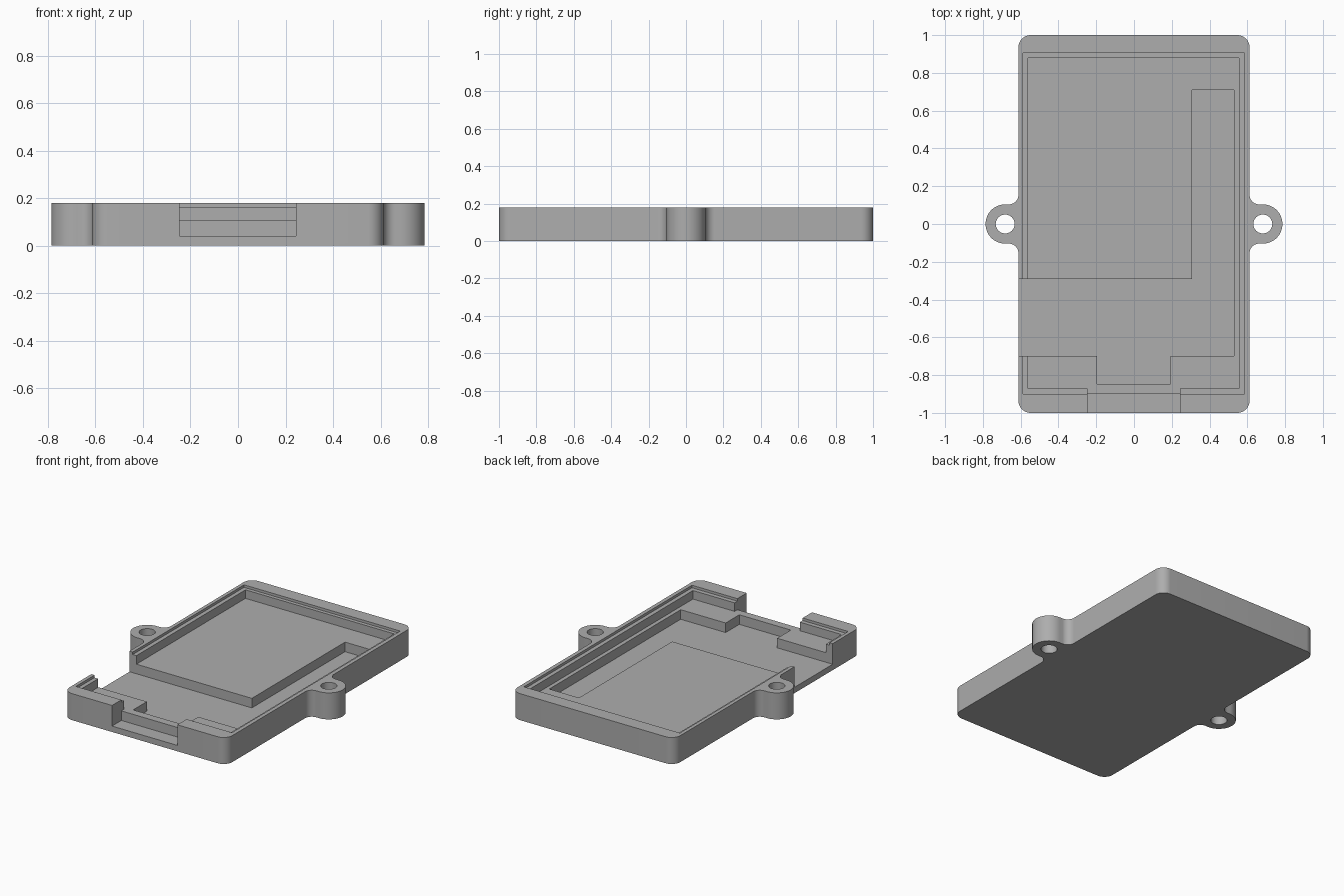
import bpy
import bmesh
from math import cos, sin, radians

default = bpy.data.objects.get("Cube")
if default:
    bpy.data.objects.remove(default, do_unlink=True)

TOP, LEDGE, DECK, FLOOR = 0.18, 0.163, 0.105, 0.04
ABOVE = 0.3
HALF_W, HALF_L, CORNER = 0.612, 1.0, 0.065
EAR_X, EAR_R, HOLE_R, FILLET = 0.682, 0.104, 0.05, 0.05

grey = bpy.data.materials.new("plain grey")
grey.use_nodes = True
colour = (0.42, 0.42, 0.42, 1)
grey.diffuse_color = colour
grey.node_tree.nodes["Principled BSDF"].inputs["Base Color"].default_value = colour


def arc(cx, cy, r, start, end, steps=12):
    angles = [radians(start + (end - start) * i / steps) for i in range(steps + 1)]
    return [(cx + r * cos(a), cy + r * sin(a)) for a in angles]


def rect(x0, x1, y0, y1):
    return [(x0, y0), (x1, y0), (x1, y1), (x0, y1)]


def prism(name, outline, z0, z1):
    """Extrude a flat outline into a closed solid."""
    bm = bmesh.new()
    face = bm.faces.new([bm.verts.new((x, y, z0)) for x, y in outline])
    grown = bmesh.ops.extrude_face_region(bm, geom=[face])["geom"]
    moved = [v for v in grown if isinstance(v, bmesh.types.BMVert)]
    bmesh.ops.translate(bm, verts=moved, vec=(0, 0, z1 - z0))
    bmesh.ops.recalc_face_normals(bm, faces=bm.faces)
    mesh = bpy.data.meshes.new(name)
    bm.to_mesh(mesh)
    bm.free()
    obj = bpy.data.objects.new(name, mesh)
    obj.data.materials.append(grey)
    bpy.context.collection.objects.link(obj)
    return obj


def cut(target, name, outline, z0):
    """Remove everything inside the outline above z0."""
    cutter = prism(name, outline, z0, ABOVE)
    cutter.hide_render = True
    mod = target.modifiers.new(name, "BOOLEAN")
    mod.operation, mod.solver, mod.object = "DIFFERENCE", "EXACT", cutter
    bpy.context.view_layer.objects.active = target
    bpy.ops.object.modifier_apply(modifier=mod.name)
    bpy.data.objects.remove(cutter, do_unlink=True)


# Tray body: rounded rectangle with a filleted screw ear on each side
cx, cy = HALF_W - CORNER, HALF_L - CORNER
fx, fy = HALF_W + FILLET, EAR_R + FILLET
half = (arc(cx, -cy, CORNER, -90, 0)
        + arc(fx, -fy, FILLET, 180, 90)
        + arc(EAR_X, 0, EAR_R, -90, 90, 32)
        + arc(fx, fy, FILLET, -90, -180)
        + arc(cx, cy, CORNER, 0, 90))
tray = prism("case_tray", half + [(-x, -y) for x, y in half], 0, TOP)

# Lid ledge, then the main cavity down to the deck
cut(tray, "lid_ledge", rect(-0.588, 0.585, -0.9, 0.905), LEDGE)
cut(tray, "cavity", rect(-0.56, 0.557, -0.87, 0.88), DECK)

# Deep pocket around the raised platform, open through the right wall
pocket = [(-0.7, -0.7), (-0.195, -0.7), (-0.195, -0.846), (0.192, -0.846),
          (0.192, -0.7), (0.53, -0.7), (0.53, 0.71), (0.307, 0.71),
          (0.307, -0.29), (-0.7, -0.29)]
cut(tray, "deep_pocket", pocket, FLOOR)

# Connector opening in the front wall, with a lower outer sill
cut(tray, "front_opening", rect(-0.246, 0.244, -1.1, -0.86), DECK)
cut(tray, "front_sill", rect(-0.246, 0.244, -1.1, -0.9), FLOOR)

# Screw holes through the ears
for side in (-1, 1):
    cut(tray, "screw_hole", arc(side * EAR_X, 0, HOLE_R, 0, 360, 48)[:-1], -0.1)

bpy.ops.object.select_all(action="DESELECT")
tray.select_set(True)
bpy.context.view_layer.objects.active = tray
bpy.ops.object.shade_smooth_by_angle(angle=radians(30))
